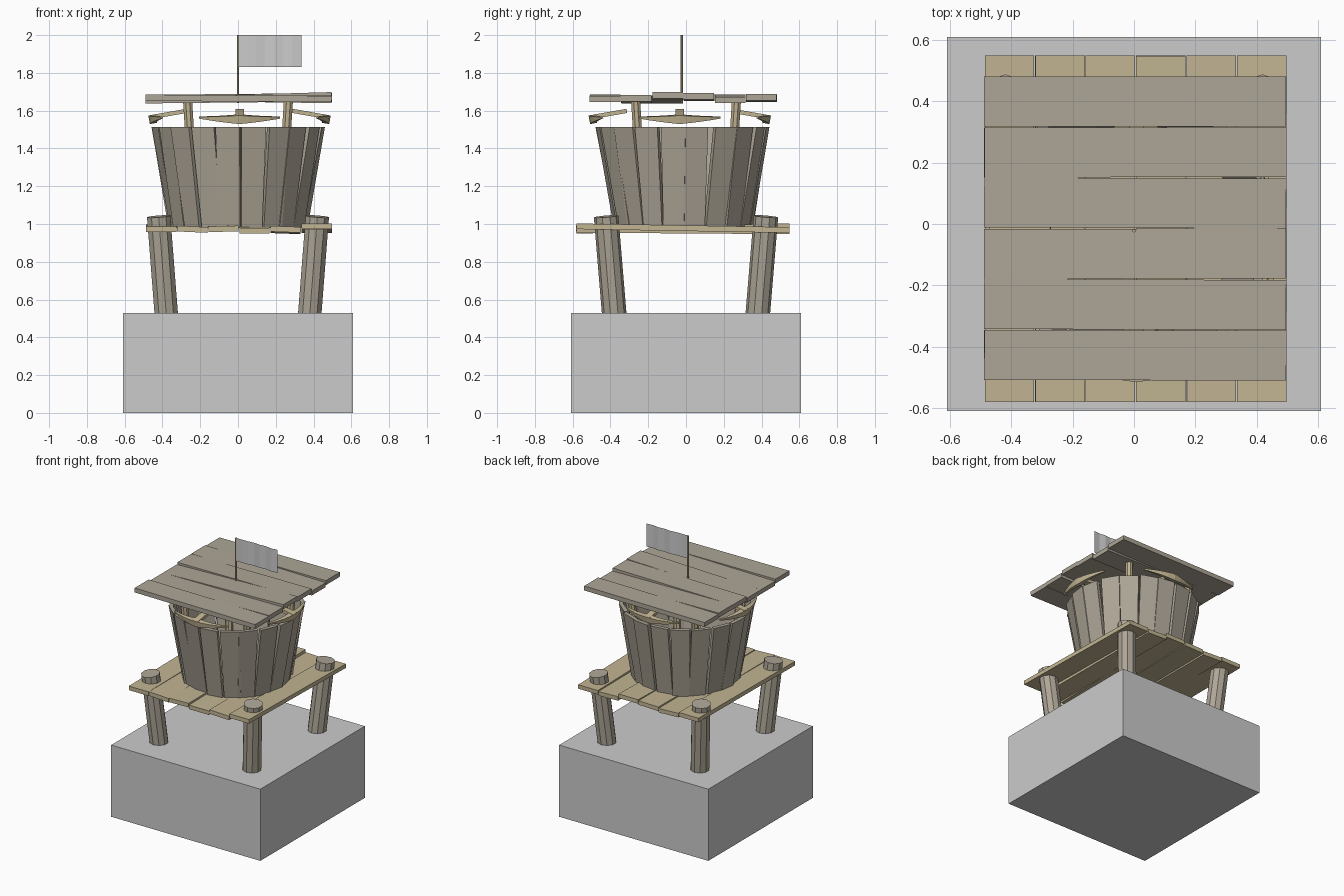
import bpy, math, random
from mathutils import Vector, Matrix, Euler

if "Cube" in bpy.data.objects:
    bpy.data.objects.remove(bpy.data.objects["Cube"])

random.seed(7)


def material(name, rgb):
    m = bpy.data.materials.new(name)
    m.diffuse_color = (*rgb, 1)
    m.use_nodes = True
    m.node_tree.nodes["Principled BSDF"].inputs["Base Color"].default_value = m.diffuse_color
    return m


DARK = material("weathered_wood", (0.42, 0.38, 0.31))
LIGHT = material("fresh_wood", (0.54, 0.46, 0.29))
BOX_FACES = [(0, 3, 2, 1), (4, 5, 6, 7), (0, 1, 5, 4),
             (1, 2, 6, 5), (2, 3, 7, 6), (3, 0, 4, 7)]


def make(name, verts, faces, mat=None):
    me = bpy.data.meshes.new(name)
    me.from_pydata([tuple(v) for v in verts], [], faces)
    me.update()
    ob = bpy.data.objects.new(name, me)
    bpy.context.collection.objects.link(ob)
    if mat:
        me.materials.append(mat)
    return ob


def box(name, loc, size, rot=(0, 0, 0), mat=None):
    x, y, z = (s / 2 for s in size)
    m = Matrix.Translation(loc) @ Euler([math.radians(a) for a in rot]).to_matrix().to_4x4()
    v = [m @ Vector((sx * x, sy * y, sz * z)) for sz in (-1, 1)
         for sx, sy in ((-1, -1), (1, -1), (1, 1), (-1, 1))]
    return make(name, v, BOX_FACES, mat)


def pole(name, p0, p1, r, n, mat):
    p0, p1 = Vector(p0), Vector(p1)
    q = Vector((0, 0, 1)).rotation_difference(p1 - p0)
    ring = [q @ Vector((r * math.cos(a), r * math.sin(a), 0))
            for a in (2 * math.pi * (i + 0.5) / n for i in range(n))]
    faces = [(i, (i + 1) % n, n + (i + 1) % n, n + i) for i in range(n)]
    faces += [tuple(reversed(range(n))), tuple(range(n, 2 * n))]
    return make(name, [p0 + v for v in ring] + [p1 + v for v in ring], faces, mat)


# Stone base
box("base_block", (0, 0, 0.265), (1.22, 1.22, 0.53))

# Splayed legs and roof posts
for sx in (-1, 1):
    for sy in (-1, 1):
        pole("leg", (sx * 0.378, sy * 0.378, 0.5), (sx * 0.42, sy * 0.423, 1.04),
             0.065, 10, DARK)
        pole("roof_post", (sx * 0.225, sy * 0.225, 0.98), (sx * 0.267, sy * 0.267, 1.655),
             0.026, 8, LIGHT)

# Deck planks: height, pitch and roll of each
deck = [(0.978, 0.5, 0), (0.972, 0, 2.5), (0.977, 0.3, -1.5),
        (0.976, 1.2, 0), (0.968, -0.4, 2), (0.978, -1, 0)]
for i, (z, pitch, roll) in enumerate(deck):
    box("deck_plank", (-0.406 + 0.1645 * i, -0.016, z), (0.161, 1.13, 0.03),
        (pitch, roll, 0), LIGHT)

# Roof planks running left to right
roof = [(1.665, 0, 0.4), (1.660, 0, -0.6), (1.668, 0, -1.6),
        (1.672, 0, -0.5), (1.663, 0, 0.8), (1.667, 0, -0.4)]
for i, (z, pitch, roll) in enumerate(roof):
    box("roof_plank", (0.004, -0.428 + 0.1655 * i, z), (0.985, 0.163, 0.033),
        (pitch, roll, random.uniform(-0.3, 0.3)), DARK)

# Flaring basket of separate staves
COUNT = 20
for i in range(COUNT):
    a = 2 * math.pi * (i + 0.6) / COUNT + random.uniform(-0.02, 0.02)
    out = Vector((math.cos(a), math.sin(a), 0))
    side = Vector((-math.sin(a), math.cos(a), 0))
    verts = []
    for z, r, w in ((0.98, 0.365, 0.056), (1.513, 0.455, 0.065)):
        c = Vector((0.002, -0.016, z)) + side * random.uniform(-0.008, 0.008)
        r += random.uniform(-0.008, 0.004)
        k = random.uniform(-0.006, 0.006)
        verts += [c + out * (r - 0.028 - k) - side * w, c + out * (r - k) - side * w,
                  c + out * (r + k) + side * w, c + out * (r - 0.028 + k) + side * w]
    make("basket_stave", verts, BOX_FACES, DARK)


# Four mounted bows: a tapered curved limb on a sloping stock
def mounted_bow(angle):
    m = (Matrix.Translation((0.008, -0.033, 1.555)) @ Matrix.Rotation(angle, 4, 'Z')
         @ Matrix.Translation((0.46, 0, 0)) @ Matrix.Rotation(math.radians(10), 4, 'Y'))
    n, verts, faces = 8, [], []
    for i in range(n + 1):
        t = 2 * i / n - 1
        h = 0.005 + 0.018 * (1 - abs(t))
        d = 0.005 + 0.014 * (1 - abs(t))
        x = -0.05 * t * t
        verts += [m @ Vector((x + dx * d, 0.215 * t, dz * h))
                  for dx, dz in ((-1, -1), (1, -1), (1, 1), (-1, 1))]
    for i in range(n):
        for j in range(4):
            k = (j + 1) % 4
            faces.append((4 * i + j, 4 * i + k, 4 * i + 4 + k, 4 * i + 4 + j))
    faces += [(3, 2, 1, 0), tuple(range(4 * n, 4 * n + 4))]
    make("bow_limb", verts, faces, LIGHT)
    stock = box("bow_stock", (-0.085, 0, 0.012), (0.2, 0.045, 0.022), mat=LIGHT)
    stock.data.transform(m)


for i in range(4):
    mounted_bow(i * math.pi / 2)

# Flagpole and wavy flag
pole("flagpole", (0, -0.022, 1.64), (0, -0.022, 2.0), 0.006, 6, LIGHT)
wave = [-0.022, -0.023, -0.022, -0.016, -0.021, -0.017, -0.024, -0.02]
verts = [(0.335 * i / 7, y, z) for i, y in enumerate(wave) for z in (1.83, 2.0)]
make("flag", verts, [(2 * i, 2 * i + 2, 2 * i + 3, 2 * i + 1) for i in range(7)])
